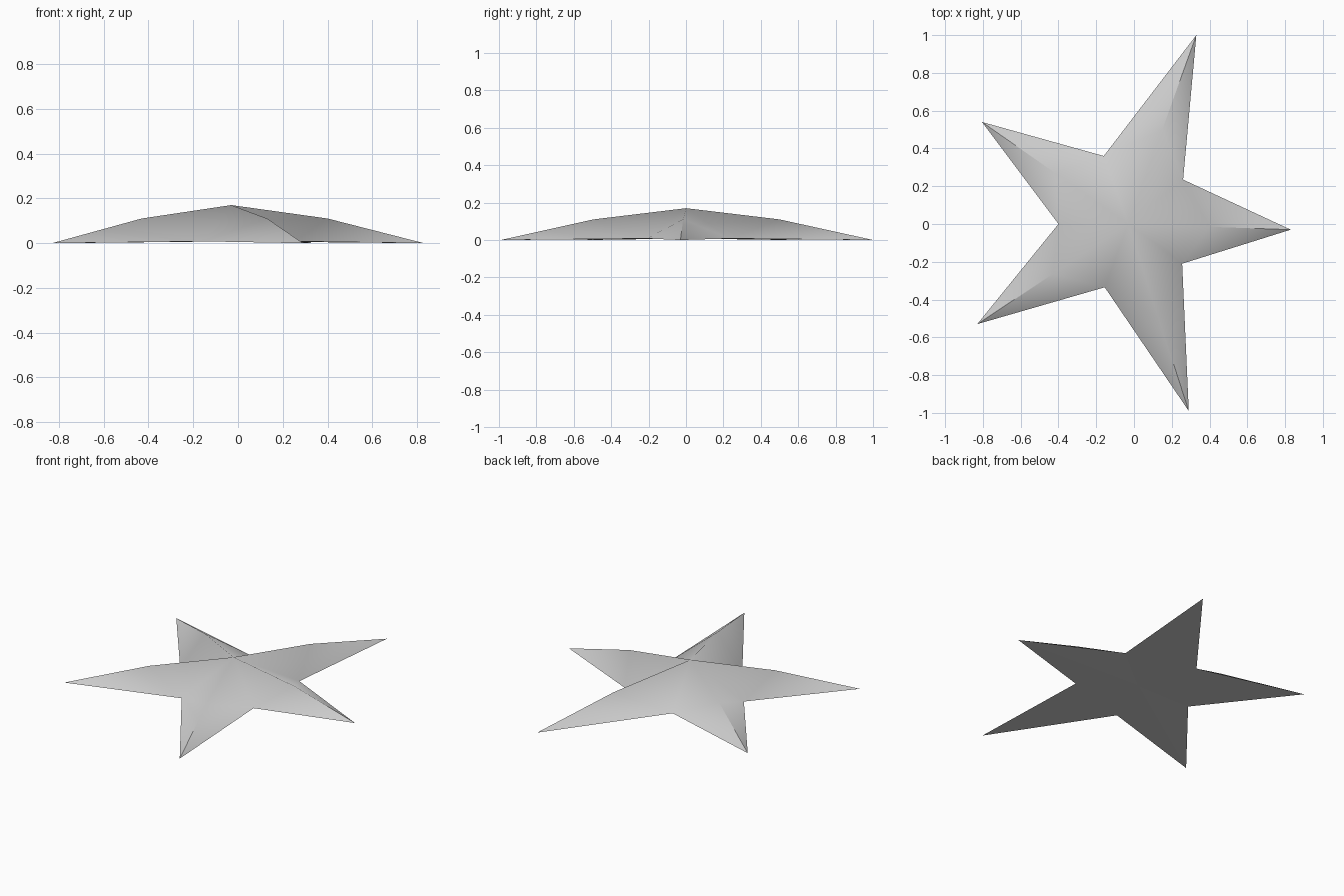
import bpy, bmesh
from mathutils import Vector

if "Cube" in bpy.data.objects:
    bpy.data.objects.remove(bpy.data.objects["Cube"])

# Outline of the star: arm tips rest on the ground, inner corners sit slightly higher
tips = [(0.83, -0.03), (0.33, 1.0), (-0.805, 0.54), (-0.83, -0.53), (0.29, -0.99)]
corners = [(0.26, 0.235), (-0.16, 0.36), (-0.40, 0.0), (-0.155, -0.335), (0.255, -0.21)]
CORNER_Z, RIDGE_Z = 0.008, 0.11
peak = Vector((-0.03, 0.0, 0.17))

bm = bmesh.new()
apex = bm.verts.new(peak)
base = bm.verts.new((peak.x, peak.y, CORNER_Z))
tip_v = [bm.verts.new((x, y, 0)) for x, y in tips]
cor_v = [bm.verts.new((x, y, CORNER_Z)) for x, y in corners]

# Five ridged arms, each with a kink halfway along its ridge
for i, tip in enumerate(tip_v):
    left, right = cor_v[i], cor_v[i - 1]
    mid = (peak + tip.co) / 2
    ridge = bm.verts.new((mid.x, mid.y, RIDGE_Z))
    for tri in ((apex, ridge, left), (ridge, tip, left),
                (apex, right, ridge), (ridge, right, tip)):
        bm.faces.new(tri).smooth = True
    # Flat underside of the arm
    for tri in ((base, left, tip), (base, tip, right)):
        bm.faces.new(tri)
    # Crease running out to the tip
    bm.edges.get((ridge, tip)).smooth = False

# Sharp rim between top and underside
for e in bm.edges:
    if len({f.smooth for f in e.link_faces}) == 2:
        e.smooth = False

mesh = bpy.data.meshes.new("star")
bm.to_mesh(mesh)
bm.free()
star = bpy.data.objects.new("star", mesh)
bpy.context.collection.objects.link(star)

grey = bpy.data.materials.new("light grey")
grey.diffuse_color = (0.6, 0.6, 0.6, 1)
grey.use_nodes = True
grey.node_tree.nodes["Principled BSDF"].inputs["Base Color"].default_value = grey.diffuse_color
mesh.materials.append(grey)
